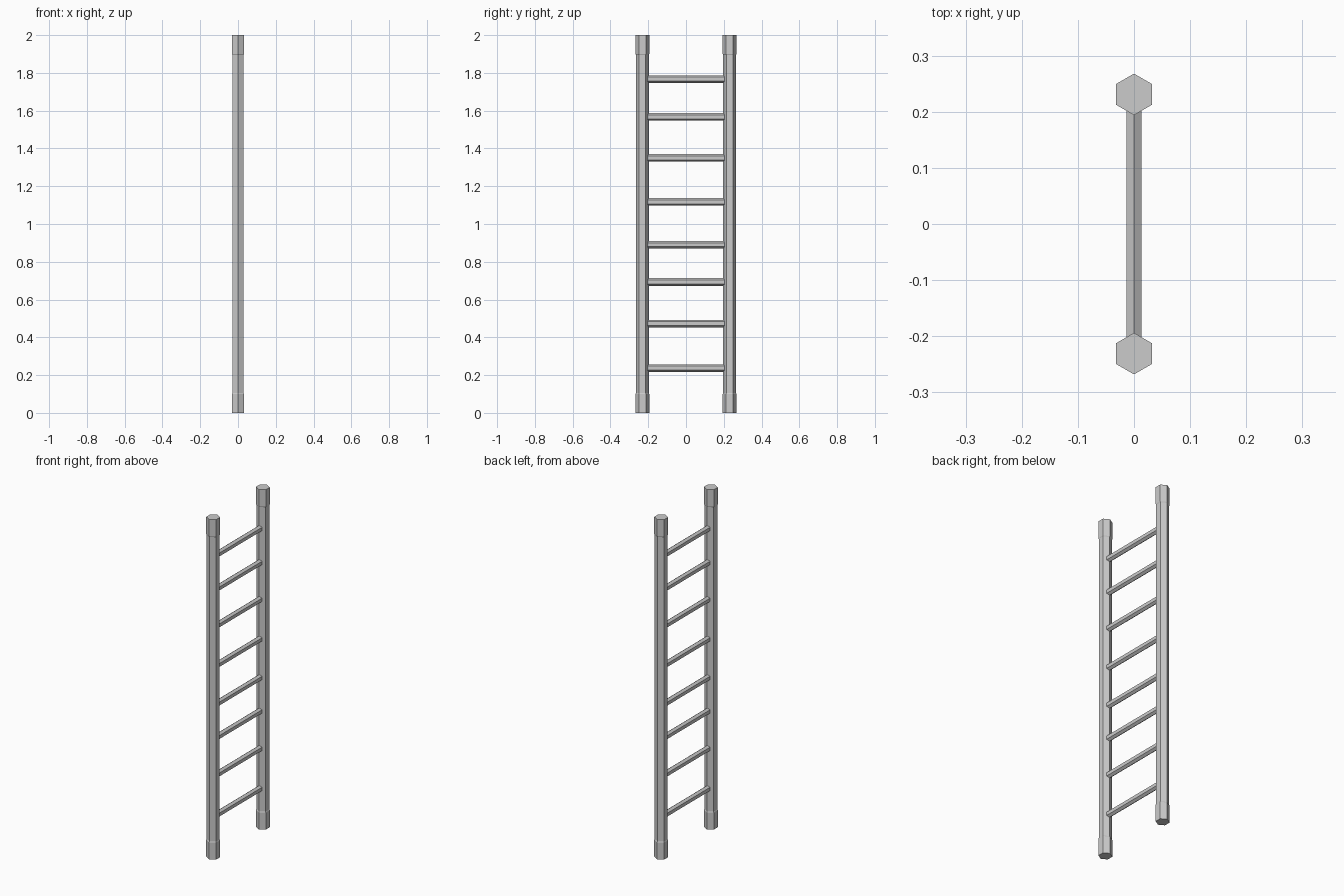
import bpy, bmesh, math

if "Cube" in bpy.data.objects:
    bpy.data.objects.remove(bpy.data.objects["Cube"])


def hex_loft(name, sections, to_world):
    """Hexagonal loft through (position, half_width, half_height) sections."""
    bm = bmesh.new()
    rings = []
    for t, w, h in sections:
        ring = []
        for i in range(6):
            a = math.radians(90 + 60 * i)
            u = math.cos(a) / math.cos(math.radians(30)) * w
            ring.append(bm.verts.new(to_world(u, math.sin(a) * h, t)))
        rings.append(ring)
    for a, b in zip(rings, rings[1:]):
        for i in range(6):
            j = (i + 1) % 6
            bm.faces.new((a[i], a[j], b[j], b[i]))
    bm.faces.new(rings[0][::-1])
    bm.faces.new(rings[-1])
    bmesh.ops.recalc_face_normals(bm, faces=bm.faces)
    mesh = bpy.data.meshes.new(name)
    bm.to_mesh(mesh)
    bm.free()
    obj = bpy.data.objects.new(name, mesh)
    bpy.context.collection.objects.link(obj)
    return obj


# Side rails: slim shafts with slightly thicker end collars
THICK, THIN = (0.032, 0.037), (0.030, 0.034)
rail = [(0, *THICK), (0.10, *THICK), (0.105, *THIN),
        (1.895, *THIN), (1.90, *THICK), (2.0, *THICK)]
for side, y0 in (("left", -0.231), ("right", 0.231)):
    hex_loft(f"{side}_rail", rail, lambda u, v, t, y0=y0: (u, y0 + v, t))

# Rungs: hexagonal bars, ridge upward, at uneven hand-set heights
for n, z0 in enumerate((0.237, 0.473, 0.693, 0.89, 1.117, 1.35, 1.567, 1.767), 1):
    hex_loft(f"rung_{n}", [(-0.215, 0.0135, 0.020), (0.215, 0.0135, 0.020)],
             lambda u, v, t, z0=z0: (u, t, z0 + v))
